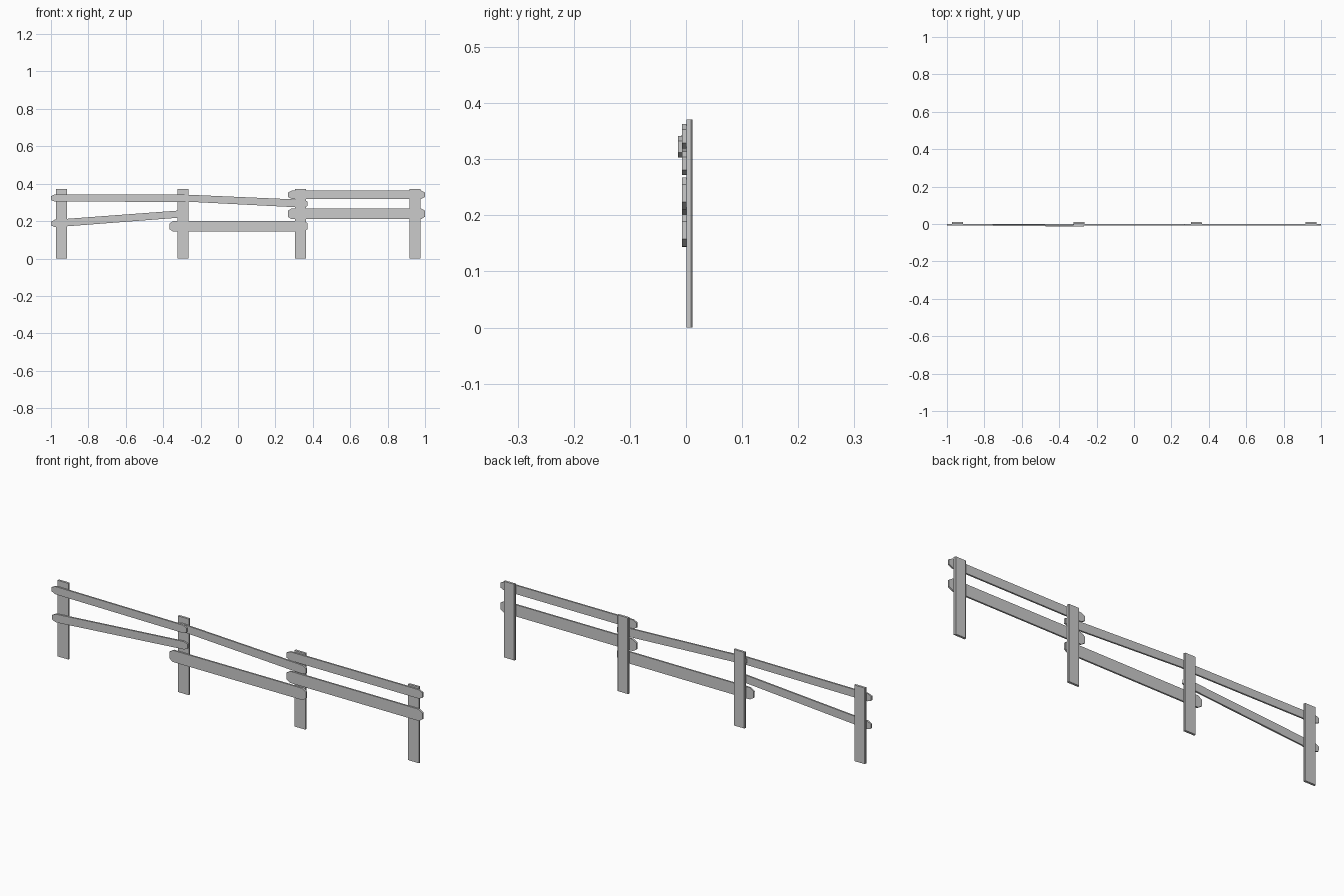
import bpy, bmesh
from mathutils import Vector

if "Cube" in bpy.data.objects:
    bpy.data.objects.remove(bpy.data.objects["Cube"])

POST_W, POST_H = 0.059, 0.371


def prism(name, front, back):
    """Closed slab between two matching outlines."""
    bm = bmesh.new()
    f = [bm.verts.new(p) for p in front]
    b = [bm.verts.new(p) for p in back]
    n = len(f)
    bm.faces.new(f)
    bm.faces.new(b[::-1])
    for i in range(n):
        bm.faces.new((f[i], b[i], b[(i + 1) % n], f[(i + 1) % n]))
    bmesh.ops.recalc_face_normals(bm, faces=bm.faces)
    me = bpy.data.meshes.new(name)
    bm.to_mesh(me)
    bm.free()
    ob = bpy.data.objects.new(name, me)
    bpy.context.collection.objects.link(ob)
    return ob


def post(name, x):
    h, c = POST_W / 2, 0.003
    # plan outline with slightly chamfered rear corners
    plan = [(x - h, 0.001), (x + h, 0.001), (x + h, 0.009),
            (x + h - c, 0.012), (x - h + c, 0.012), (x - h, 0.009)]
    prism(name, [(a, b, 0) for a, b in plan], [(a, b, POST_H) for a, b in plan])


def rail(name, start, end, h0, h1, y0=-0.007, y1=-0.007, thick=0.008):
    """Board with clipped ends, from start (x, z) to end (x, z)."""
    a, b = Vector(start), Vector(end)
    d = (b - a).normalized()
    up = Vector((-d.y, d.x))
    cut = 0.02
    outline = []
    for p, s, h in ((a, 1, h0 / 2), (b, -1, h1 / 2)):
        for along, side in ((cut, 1), (0, 0.55), (0, -0.55), (cut, -1)):
            outline.append(p + d * s * along + up * s * side * h)

    def yy(p):
        return y0 + (y1 - y0) * (p.x - a.x) / (b.x - a.x)

    prism(name, [(p.x, yy(p), p.y) for p in outline],
          [(p.x, yy(p) + thick, p.y) for p in outline])


# Upright posts
for i, x in enumerate((-0.944, -0.295, 0.333, 0.946)):
    post(f"post_{i + 1}", x)

# Left bay: the upper board swings forward to overlap the next one
rail("left_upper_rail", (-1.0, 0.323), (-0.267, 0.322), 0.038, 0.038, -0.007, -0.014)
rail("left_lower_rail", (-0.998, 0.186), (-0.267, 0.241), 0.04, 0.038)

# Middle bay
rail("middle_upper_rail", (-0.325, 0.325), (0.372, 0.292), 0.037, 0.042)
rail("middle_lower_rail", (-0.366, 0.172), (0.372, 0.173), 0.057, 0.057)

# Right bay
rail("right_upper_rail", (0.266, 0.341), (1.0, 0.341), 0.043, 0.043)
rail("right_lower_rail", (0.266, 0.239), (1.0, 0.239), 0.057, 0.057)
